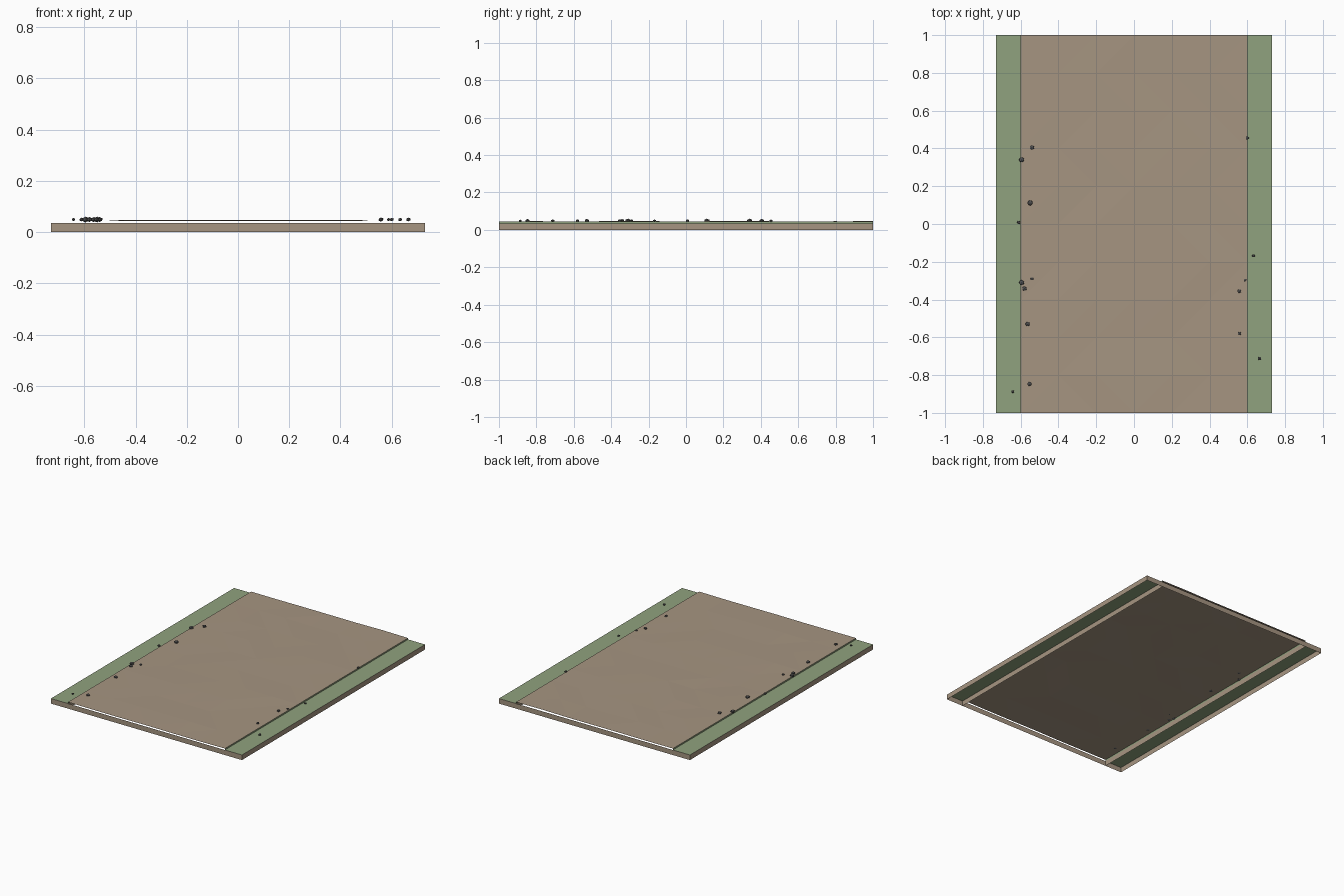
import bpy, bmesh, random
from mathutils import Matrix

if "Cube" in bpy.data.objects:
    bpy.data.objects.remove(bpy.data.objects["Cube"])

random.seed(4)
W, L, P = 0.73, 1.0, 0.6      # half width, half length, half path width
H, T = 0.035, 0.045           # grass level, raised path level


def material(name, rgb):
    m = bpy.data.materials.new(name)
    m.diffuse_color = (*rgb, 1)
    m.use_nodes = True
    m.node_tree.nodes["Principled BSDF"].inputs["Base Color"].default_value = m.diffuse_color
    return m


dirt = material("dirt", (0.38, 0.30, 0.22))
grass = material("grass", (0.28, 0.36, 0.21))
stone = material("stone", (0.09, 0.09, 0.09))


def finish(bm, name, mat):
    me = bpy.data.meshes.new(name)
    bm.to_mesh(me)
    bm.free()
    me.materials.append(mat)
    ob = bpy.data.objects.new(name, me)
    bpy.context.collection.objects.link(ob)
    return ob


def sheets(name, mat, quads):
    bm = bmesh.new()
    for q in quads:
        bm.faces.new([bm.verts.new(p) for p in q])
    return finish(bm, name, mat)


def wall(a, b, z0, z1):
    # upright sheet between two plan points
    return [(*a, z0), (*b, z0), (*b, z1), (*a, z1)]


# outer walls, open at top and bottom
sheets("outer_walls", dirt, [
    wall((-W, -L), (W, -L), 0, H), wall((W, -L), (W, L), 0, H),
    wall((W, L), (-W, L), 0, H), wall((-W, L), (-W, -L), 0, H)])

# inner walls below the path edges
sheets("inner_walls", dirt, [
    wall((P, -L), (P, L), 0, H), wall((-P, L), (-P, -L), 0, H)])

# grass verges with a small step up to the path
sheets("grass_verges", grass, [
    [(P, -L, H), (W, -L, H), (W, L, H), (P, L, H)],
    [(-W, -L, H), (-P, -L, H), (-P, L, H), (-W, L, H)],
    wall((P, -L), (P, L), H, T), wall((-P, L), (-P, -L), H, T)])

# slightly uneven faceted path surface
bm = bmesh.new()
bmesh.ops.create_grid(bm, x_segments=6, y_segments=10, size=1)
for v in bm.verts:
    inside = abs(v.co.x) < 0.99
    v.co = (v.co.x * P, v.co.y * L,
            T + (random.uniform(-0.002, 0.002) if inside else 0))
bmesh.ops.triangulate(bm, faces=bm.faces[:])
finish(bm, "path_surface", dirt)

# pebbles along the path edges: x, y, radius
pebbles = [
    (-.54, .405, .013), (-.595, .34, .015), (-.55, .112, .015),
    (-.61, .008, .010), (-.595, -.31, .015), (-.58, -.342, .013),
    (-.54, -.29, .009), (-.563, -.53, .013), (-.553, -.847, .012),
    (-.642, -.887, .008), (.60, .455, .009), (.633, -.168, .009),
    (.588, -.297, .008), (.558, -.355, .011), (.558, -.58, .010),
    (.665, -.712, .010)]
bm = bmesh.new()
for x, y, r in pebbles:
    m = Matrix.Translation((x, y, 0.049)) @ Matrix.Diagonal((1, 1, 0.75, 1))
    bmesh.ops.create_icosphere(bm, subdivisions=1, radius=r, matrix=m)
finish(bm, "pebbles", stone)
